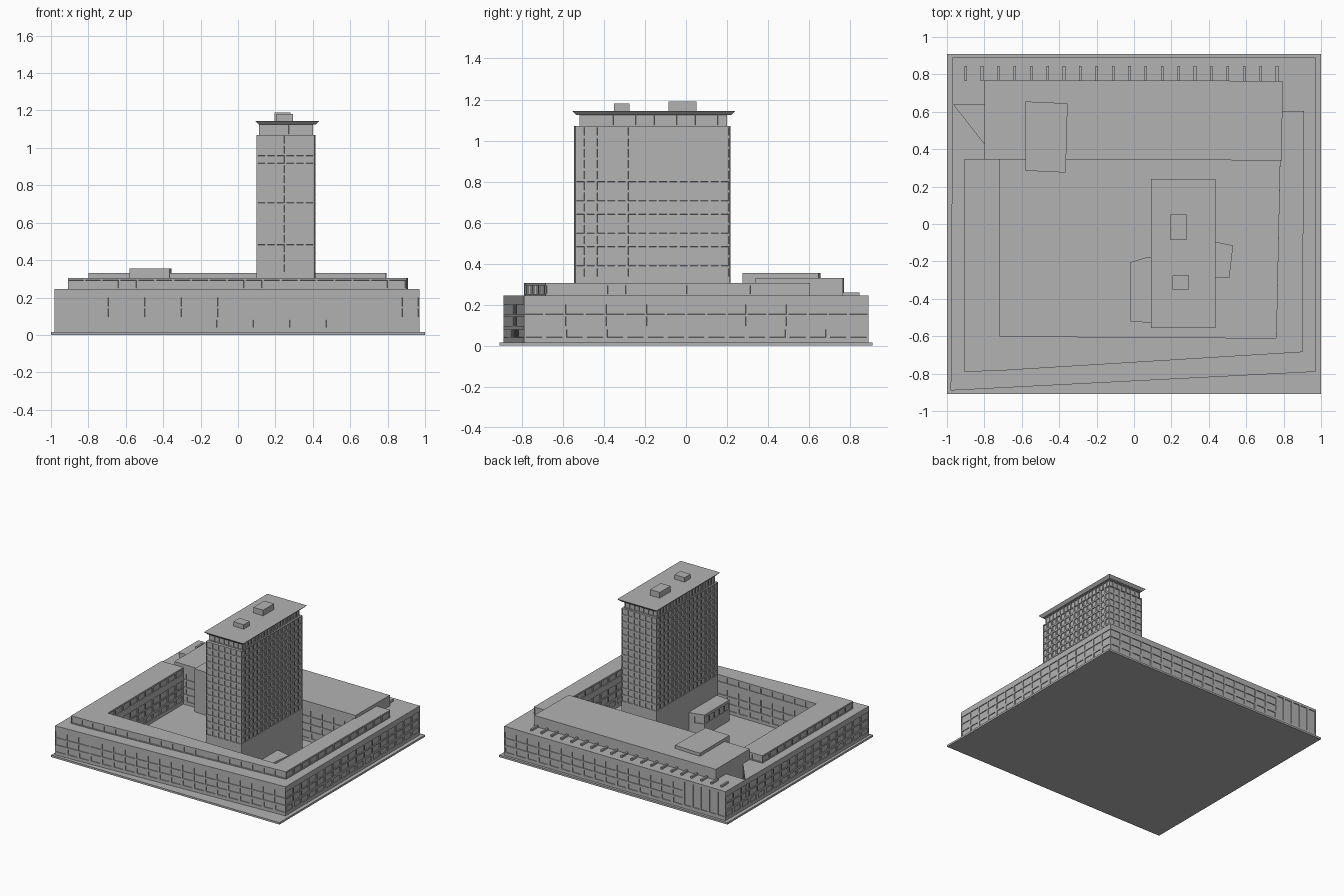
import bpy
import bmesh
from mathutils import Vector

if "Cube" in bpy.data.objects:
    bpy.data.objects.remove(bpy.data.objects["Cube"], do_unlink=True)

# One stone grey for the whole complex
grey = bpy.data.materials.new("stone_grey")
grey.use_nodes = True
COLOUR = (0.45, 0.45, 0.45, 1)
grey.diffuse_color = COLOUR
grey.node_tree.nodes["Principled BSDF"].inputs["Base Color"].default_value = COLOUR


def wall(bm, a, b, bands):
    """Upright wall from a to b; each band is (z0, z1, window pitch or 0, margin)."""
    for z0, z1, pitch, margin in bands:
        a3, b3 = Vector((*a, 0)), Vector((*b, 0))
        length = (b3 - a3).length
        n = max(1, round(length / pitch)) if pitch else 1
        cells = []
        for i in range(n):
            p, q = a3.lerp(b3, i / n), a3.lerp(b3, (i + 1) / n)
            corners = [(p.x, p.y, z0), (q.x, q.y, z0), (q.x, q.y, z1), (p.x, p.y, z1)]
            cells.append(bm.faces.new([bm.verts.new(c) for c in corners]))
        if pitch and length > pitch * 0.8:
            bm.normal_update()
            bmesh.ops.inset_individual(bm, faces=cells, thickness=margin)
            bmesh.ops.inset_individual(bm, faces=cells, thickness=0.0005, depth=-0.006)


def cap(bm, loops, z, up):
    """Flat cover over the outline, leaving inner loops open."""
    edges = []
    for loop in loops:
        vs = [bm.verts.new((x, y, z)) for x, y in loop]
        edges += [bm.edges.new((vs[i - 1], vs[i])) for i in range(len(vs))]
    made = bmesh.ops.triangle_fill(bm, edges=edges, use_beauty=True, normal=(0, 0, up))
    for f in made["geom"]:
        if isinstance(f, bmesh.types.BMFace):
            f.normal_update()
            if f.normal.z * up < 0:
                f.normal_flip()


def finish(bm, name):
    mesh = bpy.data.meshes.new(name)
    bm.to_mesh(mesh)
    bm.free()
    mesh.materials.append(grey)
    obj = bpy.data.objects.new(name, mesh)
    bpy.context.collection.objects.link(obj)
    return obj


def block(name, loops, bands, special=None):
    """Building part: outer loop counter-clockwise, holes clockwise.
    special gives other bands for some edges of the outer loop."""
    bm = bmesh.new()
    for k, loop in enumerate(loops):
        for i, a in enumerate(loop):
            own = (special or {}).get(i, bands) if k == 0 else bands
            wall(bm, a, loop[(i + 1) % len(loop)], own)
    cap(bm, loops, bands[0][0], -1)
    cap(bm, loops, bands[-1][1], 1)
    return finish(bm, name)


def rect(x0, x1, y0, y1):
    return [(x0, y0), (x1, y0), (x1, y1), (x0, y1)]


def box(name, x0, x1, y0, y1, z0, z1):
    return block(name, [rect(x0, x1, y0, y1)], [(z0, z1, 0, 0)])


FLOOR = 0.015
LOW = 0.245

# Ground plate
box("ground_plate", -1, 1, -0.91, 0.91, 0, FLOOR)

# Lower perimeter block: three window rows, tall windows at one rear corner
rows = [(FLOOR, 0.03, 0, 0), (0.03, 0.09, 0.0965, 0.015),
        (0.09, 0.147, 0.0965, 0.008), (0.147, 0.207, 0.0965, 0.008),
        (0.207, LOW, 0, 0)]
tall = [(FLOOR, 0.035, 0, 0), (0.035, 0.235, 0.072, 0.012), (0.235, LOW, 0, 0)]
outer = [(-0.98, -0.89), (0.97, -0.79), (0.97, 0.89), (-0.6, 0.89), (-0.97, 0.89)]
court = [(-0.72, -0.6), (-0.72, 0.345), (-0.8, 0.345), (-0.8, 0.43),
         (-0.965, 0.64), (-0.8, 0.64), (-0.8, 0.75), (0.78, 0.75),
         (0.78, 0.345), (0.76, -0.61)]
block("perimeter_block", [outer, court], rows, {3: tall})

# Set-back top storey around three sides of the courtyard
storey = [(-0.91, 0.345), (-0.91, -0.79), (-0.73, -0.785), (0.9, -0.685),
          (0.91, 0.605), (0.79, 0.605), (0.78, 0.34), (0.76, -0.61),
          (-0.72, -0.6), (-0.72, 0.345)]
block("setback_storey", [storey],
      [(LOW, 0.298, 0.0965, 0.008), (0.298, 0.305, 0, 0)])

# Rear wing, windowed towards the courtyard
wing = [(-0.8, 0.345), (0.79, 0.34), (0.795, 0.765), (-0.8, 0.77)]
court_rows = rows[:-1] + [(0.207, 0.267, 0.0965, 0.008), (0.267, 0.33, 0, 0)]
block("rear_wing", [wing], [(FLOOR, 0.33, 0, 0)], {0: court_rows})

# Hall standing through the rear wing
hall = [(-0.58, 0.285), (-0.365, 0.275), (-0.355, 0.645), (-0.58, 0.655)]
block("rear_hall", [hall], [(FLOOR, 0.355, 0, 0)])

# Row of roof fins along the rear
for i in range(20):
    x = -0.9 + i * 0.0876
    box("roof_fin", x - 0.007, x + 0.007, 0.765, 0.845, LOW, 0.26)

# Tower shaft with a plain foot and fourteen window rows
shaft = [(0.1, -0.545), (0.408, -0.54), (0.415, 0.215), (0.107, 0.218)]
foot, top, count = 0.33, 1.07, 14
step = (top - foot) / count
shaft_rows = [(FLOOR, foot, 0, 0)]
shaft_rows += [(foot + i * step, foot + (i + 1) * step, 0.05, 0.009) for i in range(count)]
block("tower_shaft", [shaft], shaft_rows)

# Recessed crown storey with upright openings
block("tower_crown", [rect(0.112, 0.4, -0.52, 0.2)], [(top, 1.128, 0.04, 0.007)])

# Overhanging roof slab, tapered underneath
roof = box("tower_roof", 0.09, 0.435, -0.555, 0.24, 1.125, 1.145)
for v in roof.data.vertices:
    if v.co.z < 1.13:
        v.co.x += 0.02 if v.co.x < 0.25 else -0.02
        v.co.y += 0.02 if v.co.y < 0 else -0.02

# Plant rooms on the tower roof
box("plant_room_large", 0.195, 0.28, -0.085, 0.05, 1.145, 1.19)
box("plant_room_small", 0.205, 0.295, -0.35, -0.275, 1.145, 1.18)

# Low annexes at the foot of the tower
west = [(0.1, -0.18), (0.06, -0.18), (-0.02, -0.205), (-0.018, -0.52), (0.1, -0.53)]
block("tower_annex_west", [west], [(FLOOR, 0.1, 0, 0), (0.1, 0.165, 0.06, 0.01),
                                   (0.165, 0.18, 0, 0)])
east = [(0.41, -0.29), (0.51, -0.285), (0.53, -0.115), (0.41, -0.09)]
block("tower_annex_east", [east], [(FLOOR, 0.12, 0, 0)])
